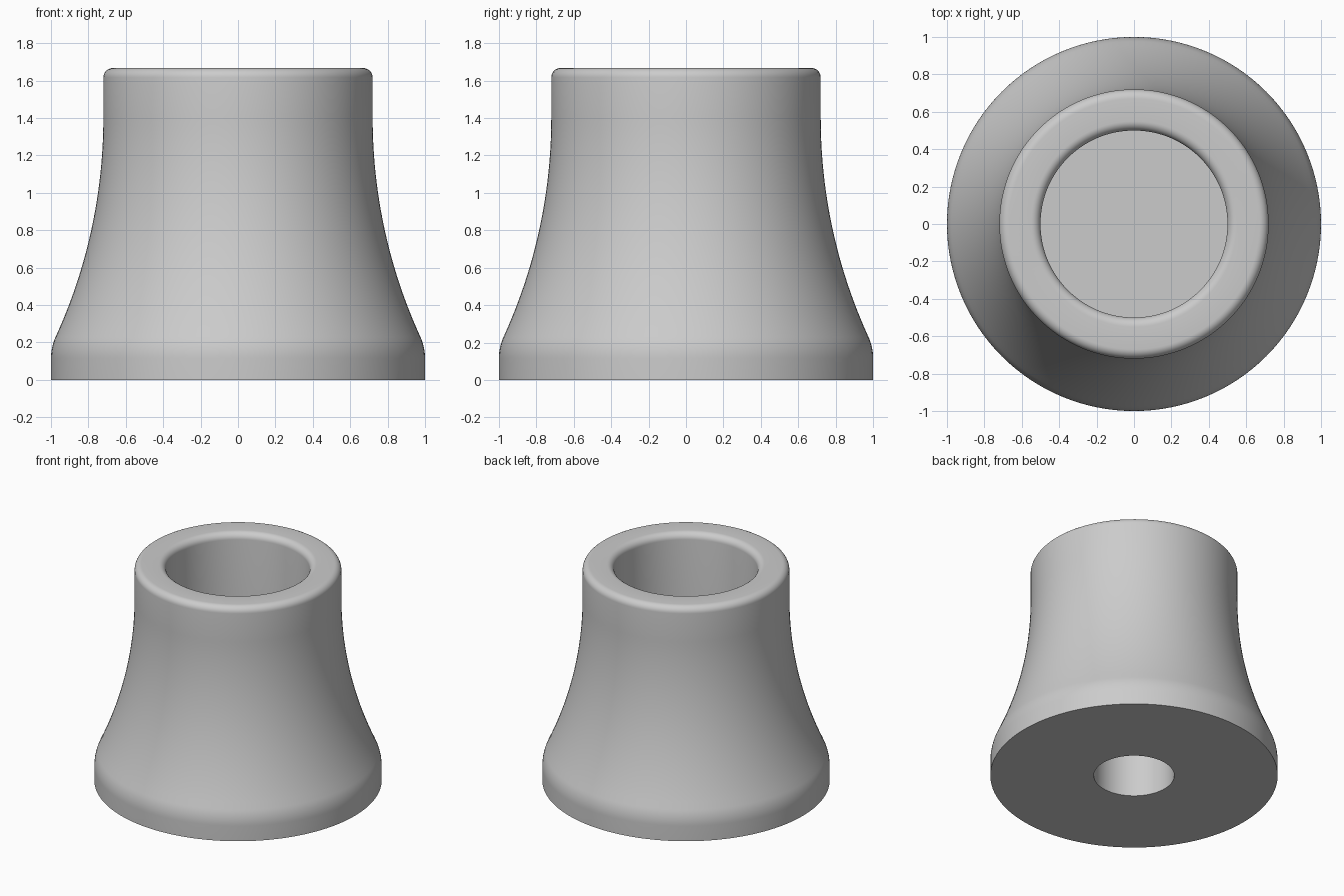
import bpy, bmesh, math
from mathutils import Vector, Matrix

if "Cube" in bpy.data.objects:
    bpy.data.objects.remove(bpy.data.objects["Cube"])

# Light grey rubber
grey = bpy.data.materials.new("light grey")
grey.diffuse_color = (0.6, 0.6, 0.6, 1)
grey.use_nodes = True
grey.node_tree.nodes["Principled BSDF"].inputs["Base Color"].default_value = grey.diffuse_color

HEIGHT, RIM, BORE, SCREW = 1.667, 0.72, 0.5, 0.28


def arc(cx, cz, r, a0, a1, n):
    """Points on a circular arc in the radius/height plane, angles in degrees."""
    return [(cx + r * math.cos(math.radians(a0 + (a1 - a0) * i / n)),
             cz + r * math.sin(math.radians(a0 + (a1 - a0) * i / n)))
            for i in range(n + 1)]


def lathe(name, profile, steps=128):
    """Spin a profile that starts and ends on the z axis."""
    bm = bmesh.new()
    verts = [bm.verts.new((r, 0, z)) for r, z in profile]
    edges = [bm.edges.new(pair) for pair in zip(verts, verts[1:])]
    bmesh.ops.spin(bm, geom=verts + edges, cent=(0, 0, 0), axis=(0, 0, 1),
                   angle=math.tau, steps=steps, use_duplicate=False)
    bmesh.ops.remove_doubles(bm, verts=bm.verts, dist=1e-5)
    bmesh.ops.recalc_face_normals(bm, faces=bm.faces)
    mesh = bpy.data.meshes.new(name)
    bm.to_mesh(mesh)
    bm.free()
    obj = bpy.data.objects.new(name, mesh)
    bpy.context.collection.objects.link(obj)
    mesh.materials.append(grey)
    bpy.context.view_layer.objects.active = obj
    obj.select_set(True)
    bpy.ops.object.shade_smooth_by_angle(angle=math.radians(30))
    return obj


profile = [(0, 0.4), (SCREW, 0.4), (SCREW, 0)]            # blind hole underneath
profile += [(1, 0)]                                       # flat bottom
profile += arc(0.725, 0.116, 0.275, 0, 24.6, 8)           # rounded foot edge
profile += arc(RIM + 2.81, 1.4, 2.81, 204.6, 180, 24)[1:]  # flared side
profile += arc(RIM - 0.05, HEIGHT - 0.05, 0.05, 0, 90, 8)  # outer rim
profile += arc(BORE + 0.05, HEIGHT - 0.05, 0.05, 90, 180, 8)  # inner rim
profile += [(BORE, 0.67), (0, 0.67)]                      # socket wall and floor

lathe("flared_foot", profile)
